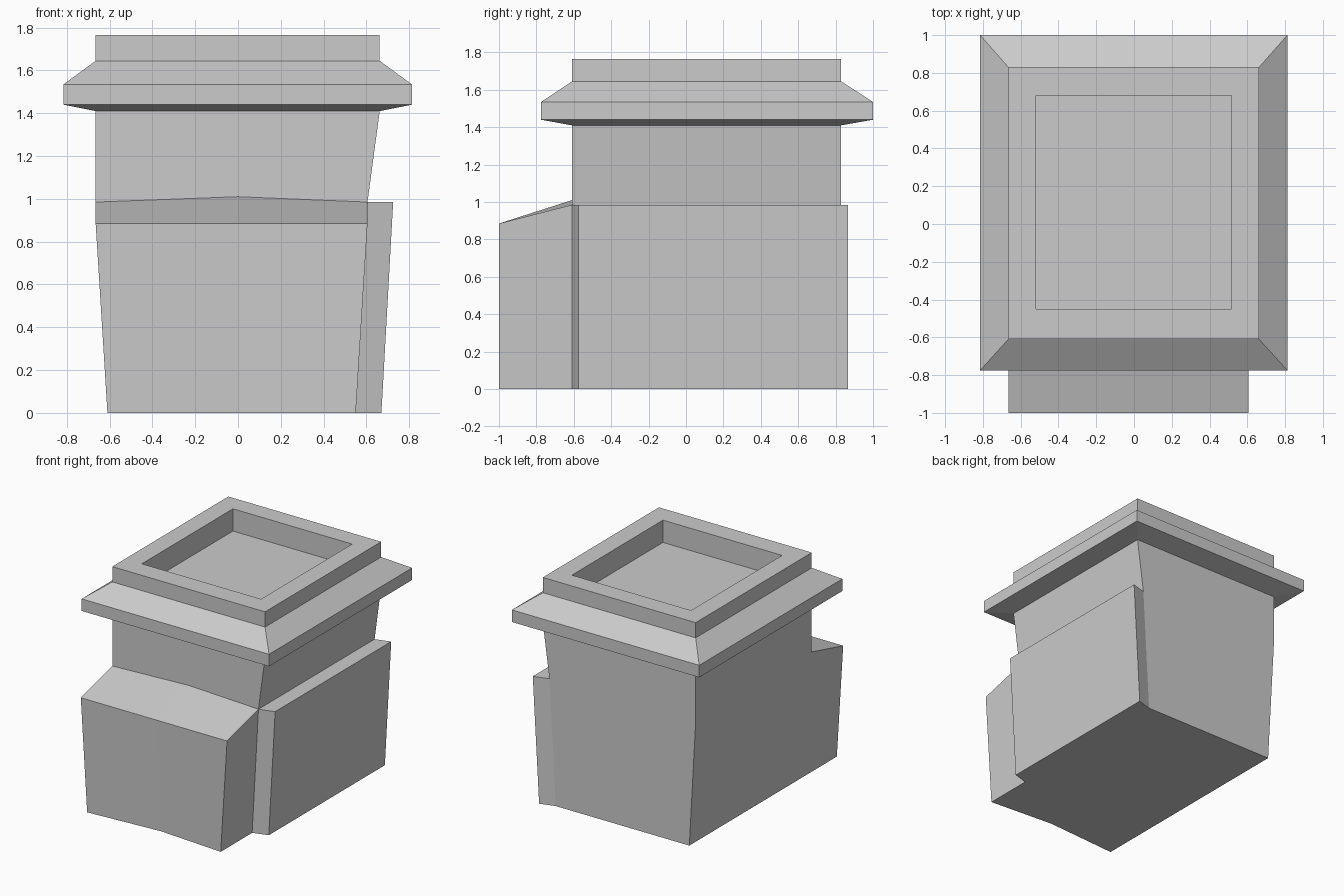
import bpy, bmesh

if "Cube" in bpy.data.objects:
    bpy.data.objects.remove(bpy.data.objects["Cube"])


def loft(name, rings, cap_start=False, cap_end=False, skip=()):
    """Join matching closed rings of points; skip holds (ring, side) faces to leave open."""
    bm = bmesh.new()
    loops = [[bm.verts.new(p) for p in ring] for ring in rings]
    n = len(loops[0])
    for r in range(len(loops) - 1):
        for i in range(n):
            if (r, i) not in skip:
                j = (i + 1) % n
                bm.faces.new((loops[r][i], loops[r][j], loops[r + 1][j], loops[r + 1][i]))

    # six-point caps are split in two quads so they can bend in the middle
    def cap(v):
        if n == 6:
            bm.faces.new((v[0], v[1], v[4], v[5]))
            bm.faces.new((v[1], v[2], v[3], v[4]))
        else:
            bm.faces.new(v)
    if cap_start:
        cap(loops[0])
    if cap_end:
        cap(loops[-1])
    bmesh.ops.recalc_face_normals(bm, faces=bm.faces)
    mesh = bpy.data.meshes.new(name)
    bm.to_mesh(mesh)
    bm.free()
    obj = bpy.data.objects.new(name, mesh)
    bpy.context.collection.objects.link(obj)
    return obj


def rect(x0, x1, y0, y1, z):
    return [(x0, y0, z), (x1, y0, z), (x1, y1, z), (x0, y1, z)]


FRONT, BACK = -0.61, 0.83
LEDGE = 0.985

# Tapered stack body, open where the two ledges join it
loft("stack_body", [
    rect(-0.61, 0.55, FRONT, BACK, 0),
    rect(-0.665, 0.605, FRONT, BACK, LEDGE),
    rect(-0.665, 0.662, FRONT, BACK, 1.41),
], cap_start=True, skip={(0, 0), (0, 1)})

# Front shoulder with sloped top
loft("front_shoulder", [
    [(-0.61, FRONT, 0), (0, FRONT, 0), (0.55, FRONT, 0),
     (0.605, FRONT, LEDGE), (0, FRONT, 1.01), (-0.665, FRONT, LEDGE)],
    [(-0.61, -1, 0), (0, -0.96, 0), (0.55, -1, 0),
     (0.605, -1, 0.885), (0, -1, 0.885), (-0.665, -1, 0.885)],
], cap_end=True)

# Right side slab, slightly skewed toward the back
loft("side_slab", [
    [(0.55, FRONT, 0), (0.55, BACK, 0), (0.605, BACK, LEDGE), (0.605, FRONT, LEDGE)],
    [(0.67, -0.575, 0), (0.67, 0.865, 0), (0.725, 0.865, LEDGE), (0.725, -0.575, LEDGE)],
], cap_end=True)

# Flared crown with rim and square recess
core = (-0.665, 0.662, FRONT, BACK)
flare = (-0.815, 0.812, -0.775, 1.0)
well = (-0.52, 0.515, -0.45, 0.68)
profile = [(core, 1.41), (flare, 1.44), (flare, 1.535), (core, 1.645),
           (core, 1.765), (well, 1.765), (well, 1.59)]
loft("crown", [rect(*r, z) for r, z in profile], cap_end=True)
